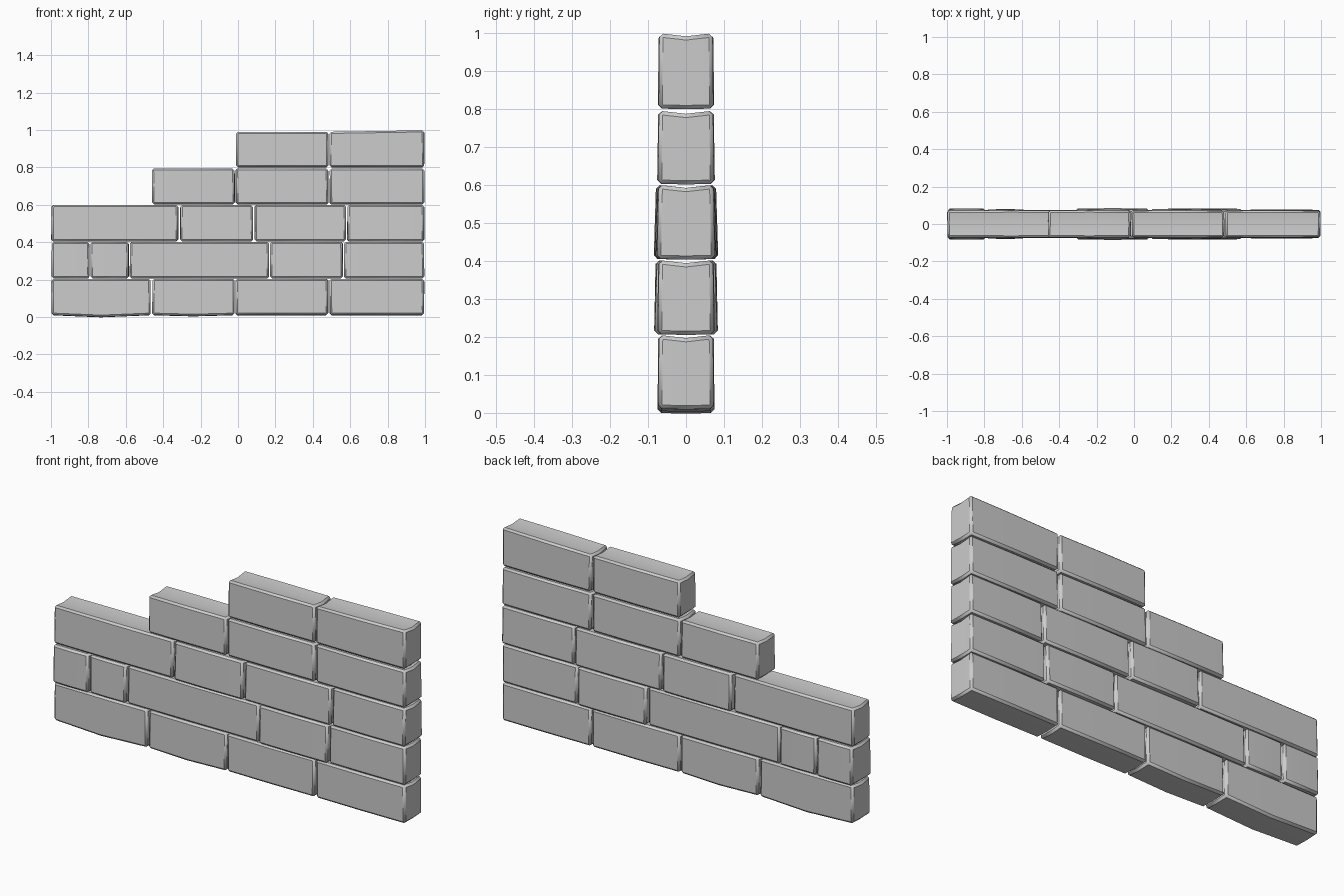
import bpy, bmesh, random

if "Cube" in bpy.data.objects:
    bpy.data.objects.remove(bpy.data.objects["Cube"])

random.seed(4)

# Courses from the ground up: bottom z, top z, then stones as
# (left x, right x, half depth at bottom, half depth at top, sag of lower edge)
COURSES = [
    (0.015, 0.205, [(-0.995, -0.468, .073, .071, .011), (-0.458, -0.019, .073, .071, .006),
                    (-0.013, 0.482, .073, .071, 0), (0.490, 0.995, .073, .071, 0)]),
    (0.207, 0.402, [(-0.995, -0.795, .082, .078, 0), (-0.788, -0.584, .078, .075, 0),
                    (-0.578, 0.165, .073, .071, 0), (0.172, 0.561, .082, .076, 0),
                    (0.568, 0.995, .074, .071, 0)]),
    (0.405, 0.600, [(-0.997, -0.320, .074, .071, 0), (-0.308, 0.080, .083, .077, 0),
                    (0.090, 0.576, .080, .075, 0), (0.584, 0.995, .076, .072, 0)]),
    (0.603, 0.795, [(-0.459, -0.019, .074, .071, 0), (-0.012, 0.482, .074, .071, 0),
                    (0.490, 0.995, .074, .071, 0)]),
    (0.801, 0.991, [(-0.010, 0.482, .072, .070, 0), (0.490, 0.995, .072, .070, 0)]),
]


def stone(name, x0, x1, z0, z1, deep, shallow, sag, rise=0.0):
    bm = bmesh.new()
    rings = []
    # Three cross-sections; each has a shallow dip along the top centre
    for i, x in enumerate((x0, (x0 + x1) / 2, x1)):
        mid = i == 1
        bulge = 0.002 if mid else 0.0
        low = z0 - (sag if mid else 0)
        high = z1 + rise * i / 2
        section = [(-deep - bulge, low), (0, low - 0.002), (deep + bulge, low),
                   (shallow + bulge, high), (0, high - 0.008), (-shallow - bulge, high)]
        rings.append([bm.verts.new((x + (0 if mid else random.uniform(-.002, .002)), y, z))
                      for y, z in section])
    for a, b in zip(rings, rings[1:]):
        for k in range(6):
            n = (k + 1) % 6
            bm.faces.new((a[k], b[k], b[n], a[n]))
    # Ends split at the centre line
    for r in (rings[0], rings[2]):
        bm.faces.new((r[0], r[1], r[4], r[5]))
        bm.faces.new((r[1], r[2], r[3], r[4]))
    bmesh.ops.recalc_face_normals(bm, faces=bm.faces)
    me = bpy.data.meshes.new(name)
    bm.to_mesh(me)
    bm.free()
    ob = bpy.data.objects.new(name, me)
    bpy.context.collection.objects.link(ob)
    # Worn edges
    bev = ob.modifiers.new("worn_edges", "BEVEL")
    bev.width = 0.010
    bev.segments = 1
    bev.limit_method = "ANGLE"
    bev.angle_limit = 0.7
    ob.select_set(True)
    bpy.context.view_layer.objects.active = ob


# Stepped wall of separate stones
for c, (z0, z1, stones) in enumerate(COURSES):
    for s, (x0, x1, deep, shallow, sag) in enumerate(stones):
        rise = 0.008 if c == 4 and s == 1 else 0.0
        stone(f"stone_row{c + 1}_{s + 1}", x0, x1, z0 - 0.004 * (c == 0), z1,
              deep, shallow, sag, rise)

bpy.ops.object.shade_smooth_by_angle(angle=0.5)
